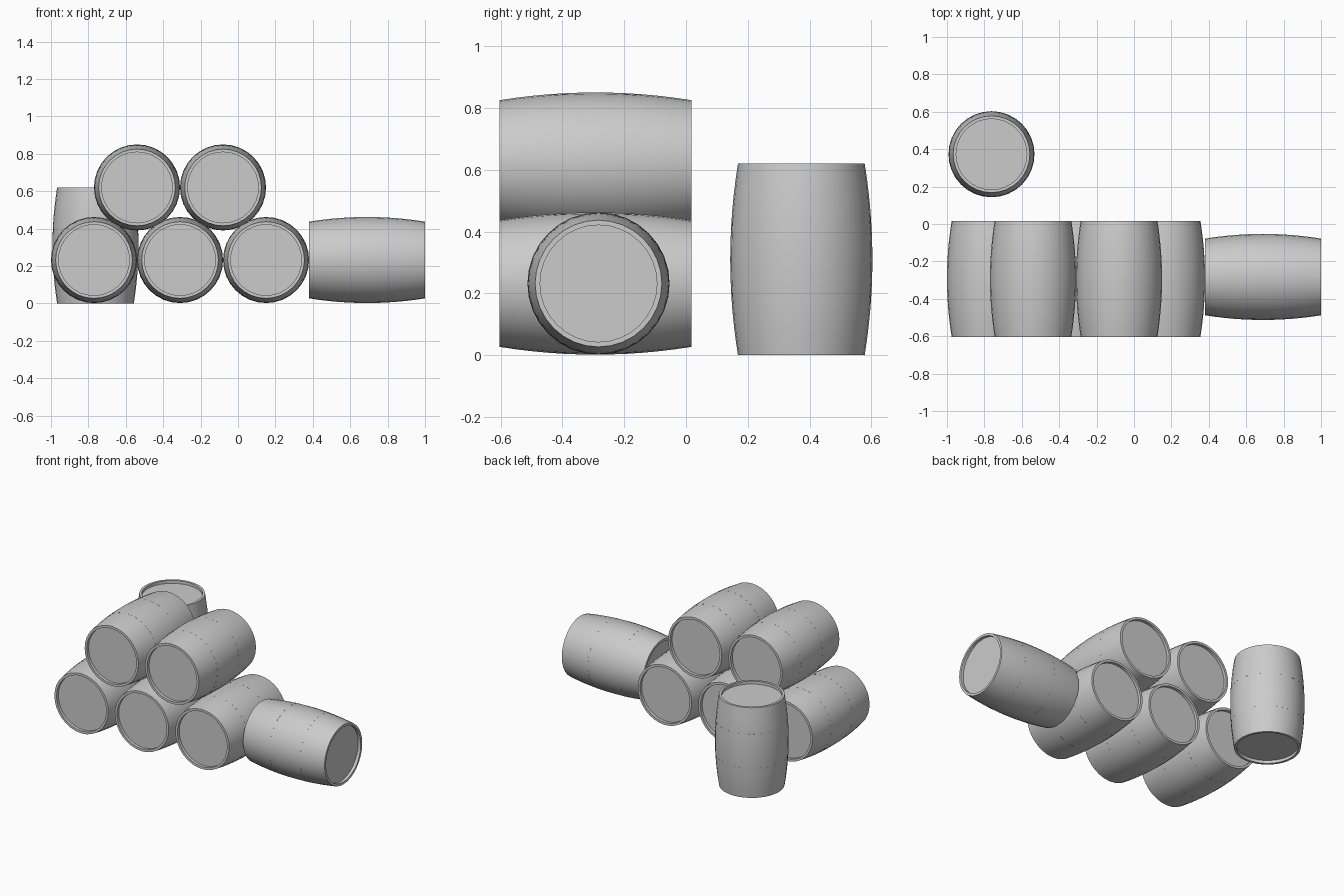
import bpy, bmesh
from math import pi, cos, sin, radians
from mathutils import Matrix

if "Cube" in bpy.data.objects:
    bpy.data.objects.remove(bpy.data.objects["Cube"])

L, R_MID, R_END = 0.62, 0.23, 0.205
SIDES = 32


def bulge(t):
    # stave radius at t = -1..1 along the barrel
    return R_MID - (R_MID - R_END) * t * t


def lathe(bm, profile, sides, closed=False):
    # revolve (radius, z) points about z; radius 0 is not used, ends may be capped
    rings = [[bm.verts.new((r * cos(2 * pi * i / sides), r * sin(2 * pi * i / sides), z))
              for i in range(sides)] for r, z in profile]
    pairs = list(zip(rings, rings[1:]))
    if closed:
        pairs.append((rings[-1], rings[0]))
    for a, b in pairs:
        for i in range(sides):
            j = (i + 1) % sides
            bm.faces.new((a[i], a[j], b[j], b[i]))
    if not closed:
        bm.faces.new(rings[0][::-1])
        bm.faces.new(rings[-1])


def barrel_mesh():
    bm = bmesh.new()
    # staves with a recessed head at each end
    n = 12
    h, lip, recess = L / 2, 0.189, 0.02
    side = [(bulge(-1 + 2 * k / n), -h + L * k / n) for k in range(n + 1)]
    lathe(bm, [(lip, -h + recess), (lip, -h)] + side + [(lip, h), (lip, h - recess)], SIDES)
    # two thin hoops, almost flush with the staves
    for s in (-1, 1):
        z0, z1 = s * 0.095, s * 0.137
        r0, r1 = bulge(z0 / h), bulge(z1 / h)
        lathe(bm, [(r0 - 0.004, z0), (r0 - 0.0003, z0),
                   (r1 - 0.0003, z1), (r1 - 0.004, z1)], 48, closed=True)
    bmesh.ops.recalc_face_normals(bm, faces=bm.faces)
    me = bpy.data.meshes.new("barrel")
    bm.to_mesh(me)
    bm.free()
    return me


def place(name, loc, axis):
    ob = bpy.data.objects.new(name, barrel_mesh())
    bpy.context.collection.objects.link(ob)
    rot = {'x': Matrix.Rotation(pi / 2, 4, 'Y'),
           'y': Matrix.Rotation(pi / 2, 4, 'X'),
           'z': Matrix.Identity(4)}[axis]
    ob.matrix_world = Matrix.Translation(loc) @ rot
    bpy.ops.object.select_all(action='DESELECT')
    ob.select_set(True)
    bpy.context.view_layer.objects.active = ob
    bpy.ops.object.shade_smooth_by_angle(angle=radians(30))


# bottom row of three, then two stacked in the gaps
for i in range(3):
    place(f"bottom_barrel_{i + 1}", (-0.77 + 0.46 * i, -0.293, 0.232), 'y')
for i in range(2):
    place(f"top_barrel_{i + 1}", (-0.54 + 0.46 * i, -0.293, 0.62), 'y')
# barrel lying crosswise, and one standing behind
place("side_barrel", (0.69, -0.283, 0.232), 'x')
place("upright_barrel", (-0.762, 0.373, L / 2), 'z')
